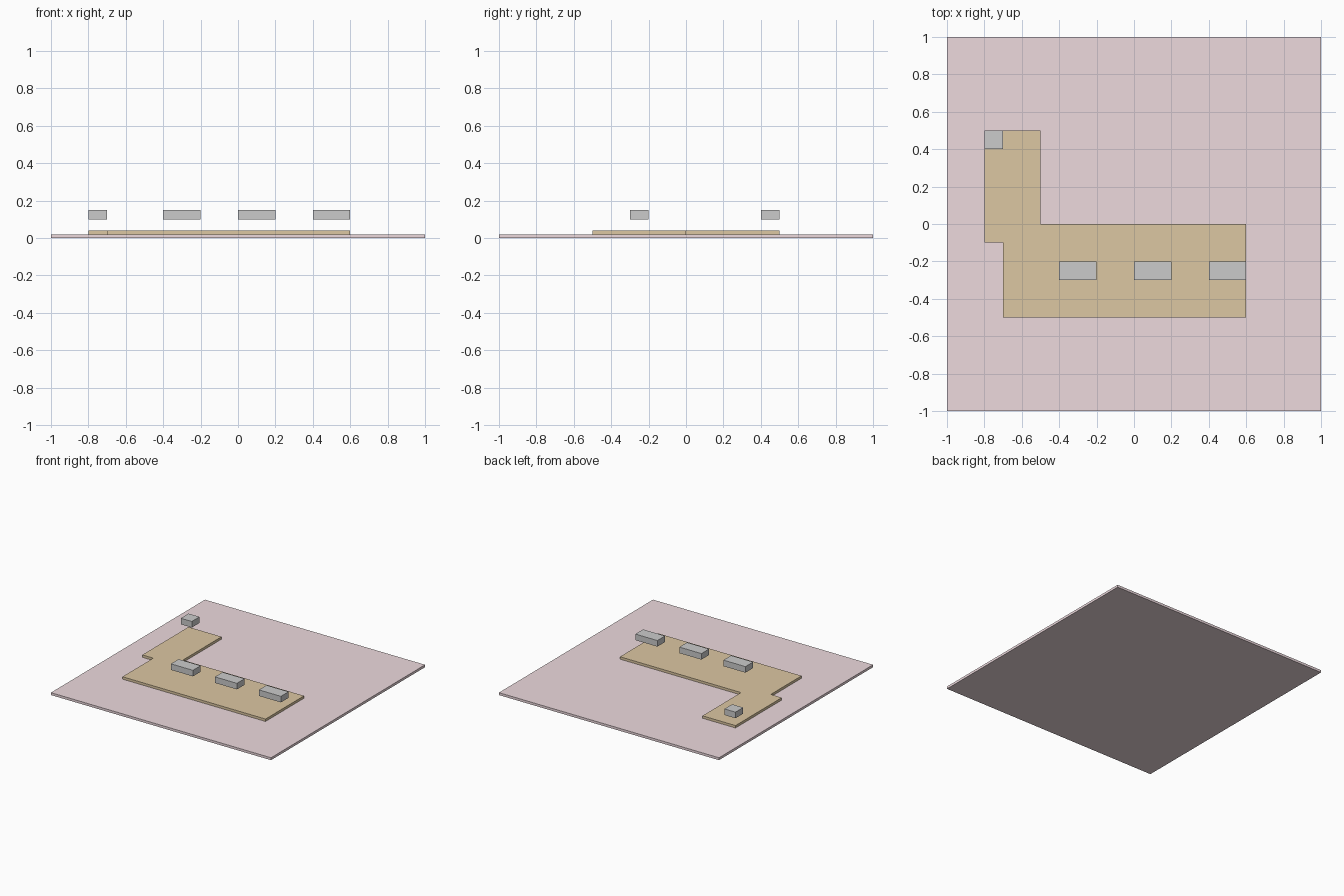
import bpy, bmesh

if "Cube" in bpy.data.objects:
    bpy.data.objects.remove(bpy.data.objects["Cube"])


def material(name, color):
    mat = bpy.data.materials.new(name)
    mat.diffuse_color = color
    mat.use_nodes = True
    mat.node_tree.nodes["Principled BSDF"].inputs["Base Color"].default_value = mat.diffuse_color
    return mat


def prism(name, outline, z0, z1, mat=None):
    """Extrude a counter-clockwise floor outline from z0 to z1."""
    bm = bmesh.new()
    face = bm.faces.new([bm.verts.new((x, y, z0)) for x, y in outline])
    top = bmesh.ops.extrude_face_region(bm, geom=[face], use_keep_orig=True)["geom"]
    bmesh.ops.translate(bm, vec=(0, 0, z1 - z0),
                        verts=[g for g in top if isinstance(g, bmesh.types.BMVert)])
    bmesh.ops.recalc_face_normals(bm, faces=bm.faces)
    mesh = bpy.data.meshes.new(name)
    bm.to_mesh(mesh)
    bm.free()
    if mat:
        mesh.materials.append(mat)
    obj = bpy.data.objects.new(name, mesh)
    bpy.context.collection.objects.link(obj)
    return obj


def box(name, x0, x1, y0, y1, z0, z1, mat=None):
    return prism(name, [(x0, y0), (x1, y0), (x1, y1), (x0, y1)], z0, z1, mat)


pink = material("pink", (0.85, 0.70, 0.73, 1))
tan = material("tan", (0.72, 0.57, 0.36, 1))

# Square ground plate
box("base_plate", -1, 1, -1, 1, 0, 0.02, pink)

# Stepped path slab lying on the plate
prism("path_slab", [(-0.8, -0.1), (-0.7, -0.1), (-0.7, -0.5), (0.6, -0.5),
                    (0.6, 0), (-0.5, 0), (-0.5, 0.5), (-0.8, 0.5)],
      0.02, 0.04, tan)

# Row of three floating blocks
for i in range(3):
    x = -0.4 + 0.4 * i
    box(f"floating_block_{i + 1}", x, x + 0.2, -0.3, -0.2, 0.1, 0.15)

# Small floating block over the path's far corner
box("small_floating_block", -0.8, -0.7, 0.4, 0.5, 0.1, 0.15)
